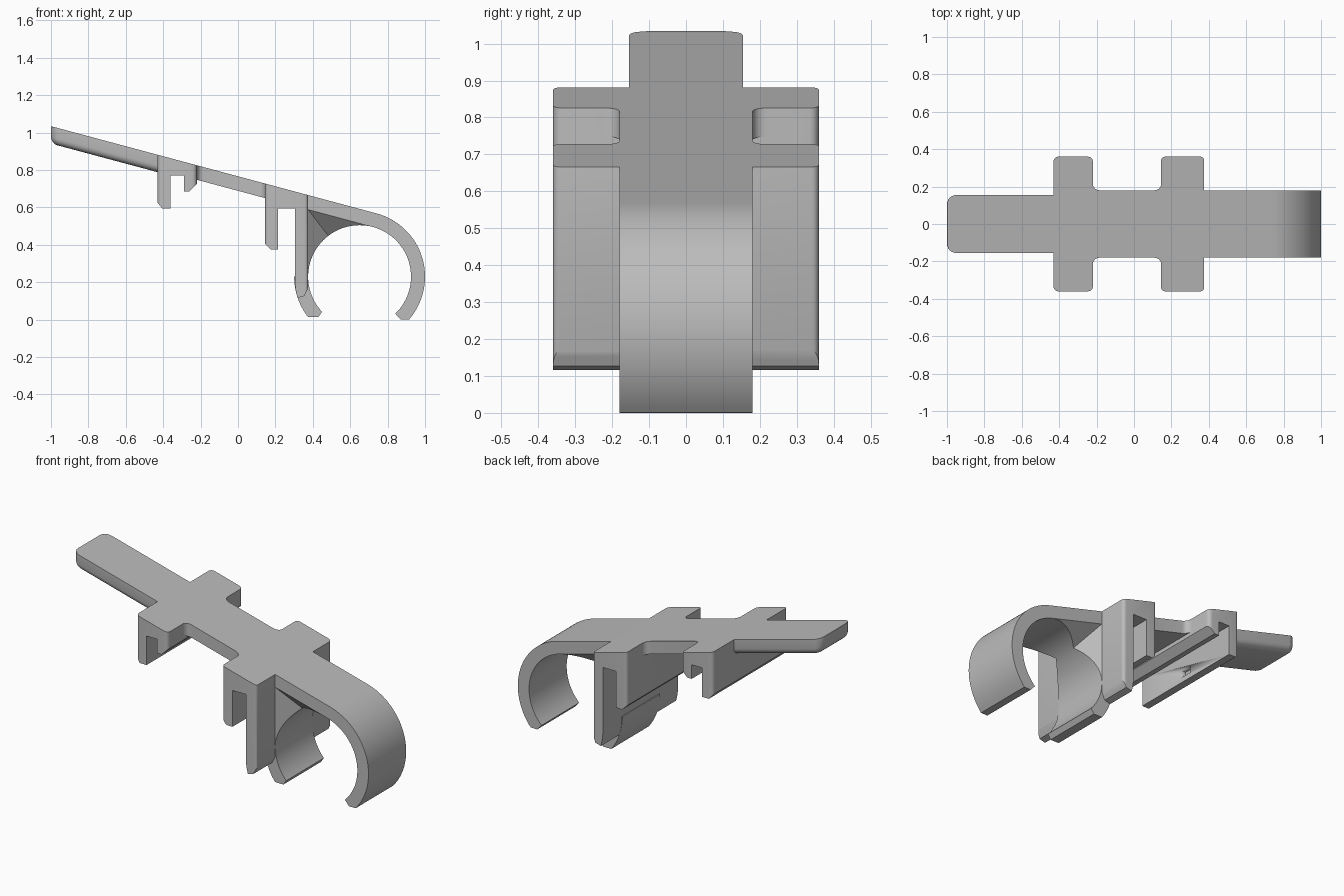
import bpy, bmesh
from math import cos, sin, tan, radians, hypot

cube = bpy.data.objects.get("Cube")
if cube:
    bpy.data.objects.remove(cube, do_unlink=True)

# One plain grey plastic
grey = bpy.data.materials.new("grey plastic")
grey.use_nodes = True
COLOUR = (0.5, 0.5, 0.5, 1)
grey.diffuse_color = COLOUR
grey.node_tree.nodes["Principled BSDF"].inputs["Base Color"].default_value = COLOUR

# Shared dimensions
SLOPE = tan(radians(15))
CX, CZ, R_IN, R_OUT = 0.65, 0.23, 0.275, 0.35
STRAP, FLANGE = 0.18, 0.36
WALL = CX - R_IN
THICK = (R_OUT - R_IN) / cos(radians(15))


def top(x):
    return CZ + R_OUT / cos(radians(15)) + (CX - x) * SLOPE


def arc(cx, cy, r, a0, a1, n):
    angles = [radians(a0 + (a1 - a0) * i / n) for i in range(n + 1)]
    return [(cx + r * cos(a), cy + r * sin(a)) for a in angles]


def finish(name, bm):
    bmesh.ops.recalc_face_normals(bm, faces=bm.faces[:])
    mesh = bpy.data.meshes.new(name)
    bm.to_mesh(mesh)
    bm.free()
    mesh.materials.append(grey)
    ob = bpy.data.objects.new(name, mesh)
    bpy.context.collection.objects.link(ob)
    bpy.ops.object.select_all(action='DESELECT')
    ob.select_set(True)
    bpy.context.view_layer.objects.active = ob
    bpy.ops.object.shade_smooth_by_angle(angle=radians(30))
    return ob


def solid(rings):
    """Closed solid between two matching loops of points."""
    bm = bmesh.new()
    a, b = [[bm.verts.new(p) for p in ring] for ring in rings]
    bm.faces.new(a)
    bm.faces.new(b)
    for i in range(len(a)):
        j = (i + 1) % len(a)
        bm.faces.new((a[i], a[j], b[j], b[i]))
    bmesh.ops.recalc_face_normals(bm, faces=bm.faces[:])
    return bm


def prism(profile, half):
    return solid([[(x, y, z) for x, z in profile] for y in (-half, half)])


def sloped_plate(outline, thick):
    return solid([[(x, y, top(x) - d) for x, y in outline] for d in (0, thick)])


def bevel(bm, rule, size, segments):
    edges = [e for e in bm.edges if rule(*[v.co for v in e.verts])]
    bmesh.ops.bevel(bm, geom=edges, offset=size, segments=segments,
                    profile=0.5, affect='EDGES', clamp_overlap=True)


def bracket(name, profile):
    """Hanging bracket with rounded outer corners."""
    bm = prism(profile, FLANGE)
    ends = (min(p[0] for p in profile), max(p[0] for p in profile))
    bevel(bm, lambda a, b: abs(a.y - b.y) < 1e-4 and abs(a.x - b.x) < 1e-4
          and min(abs(a.x - e) for e in ends) < 1e-4, 0.03, 5)
    return finish(name, bm)


# Pull handle with softened underside and tip
handle = arc(-0.95, 0.105, 0.05, 90, 180, 6) + arc(-0.95, -0.105, 0.05, 180, 270, 6)
handle = [(-0.43, 0.155)] + handle + [(-0.43, -0.155)]
bm = sloped_plate(handle, 0.093)
bevel(bm, lambda a, b: min(a.x, b.x) < -0.9 and all(v.z < top(v.x) - 0.05 for v in (a, b)),
      0.035, 4)
bevel(bm, lambda a, b: max(a.x, b.x) < -0.99 and all(v.z > top(v.x) - 0.001 for v in (a, b)),
      0.025, 3)
finish("handle", bm)

# Middle strap with filleted corners against both brackets
x0, x1, f = -0.22, 0.145, 0.035
side = arc(x1 - f, STRAP + f, f, 0, -90, 6) + arc(x0 + f, STRAP + f, f, 270, 180, 6)
middle = side + [(x, -y) for x, y in reversed(side)]
bm = sloped_plate(middle, THICK)
bevel(bm, lambda a, b: abs(a.y - b.y) < 1e-4 and abs(abs(a.y) - STRAP) < 1e-3
      and abs(a.x - b.x) > 0.2 and a.z < top(a.x) - 0.05, 0.02, 3)
finish("middle_strap", bm)

# Rear bracket: long leg, slot and short chamfered leg
rear = bracket("rear_bracket", [
    (-0.43, top(-0.43)), (-0.43, 0.625), (-0.405, 0.595), (-0.36, 0.595),
    (-0.36, 0.77), (-0.29, 0.77), (-0.29, 0.685), (-0.26, 0.685),
    (x0, 0.725), (x0, top(x0))])

# Small blind socket in the long leg
cutter = finish("socket_cutter", prism(
    [(-0.39, 0.625), (-0.34, 0.625), (-0.34, 0.67), (-0.39, 0.67)], 0.037))
cutter.hide_render = True
mod = rear.modifiers.new("socket", 'BOOLEAN')
mod.operation, mod.solver, mod.object = 'DIFFERENCE', 'EXACT', cutter
bpy.context.view_layer.objects.active = rear
bpy.ops.object.modifier_apply(modifier=mod.name)
bpy.data.objects.remove(cutter, do_unlink=True)

# Front bracket: short leg, slot and tall wall that follows the ring
bracket("front_bracket", [
    (x1, top(x1)), (x1, 0.405), (0.175, 0.375), (0.215, 0.375),
    (0.215, 0.595), (0.305, 0.595), (0.305, 0.19), (0.309, 0.155),
    (0.318, 0.116), (0.355, 0.127), (WALL, 0.17), (WALL, top(WALL))])

# Strap end curling into the hook
hook = [(WALL, top(WALL))] + arc(CX, CZ, R_OUT, 75, -41, 32) + [(0.87, 0.0)]
hook += arc(CX, CZ, R_IN, -46, 75, 32) + [(WALL, top(WALL) - THICK)]
finish("hook", prism(hook, STRAP))

# Lower jaw continuing the ring below the wall
jaw = arc(CX, CZ, R_OUT, 180, 218, 12) + [(0.43, 0.014)] + arc(CX, CZ, R_IN, 223, 180, 12)
finish("lower_jaw", prism(jaw, STRAP))

# Web between wall and strap, its sides sloping in from the corner
curve = arc(CX, CZ, R_IN, 180, 75, 28)


def depth(p):
    wall_gap = p[0] - WALL
    strap_gap = (top(p[0]) - THICK - p[1]) * cos(radians(15))
    return min(wall_gap, strap_gap)


valley = max(range(len(curve)), key=lambda i: depth(curve[i]))
bm = bmesh.new()
corners, rims = [], []
for s in (-1, 1):
    corner = bm.verts.new((WALL, s * STRAP, top(WALL) - THICK))
    rim = [bm.verts.new((x, s * (STRAP - max(0, depth((x, z)))), z)) for x, z in curve]
    bm.faces.new([corner] + rim[:valley + 1])
    bm.faces.new([corner] + rim[valley:])
    corners.append(corner)
    rims.append(rim)
for i in range(len(curve) - 1):
    bm.faces.new((rims[0][i], rims[0][i + 1], rims[1][i + 1], rims[1][i]))
for i in (0, -1):
    bm.faces.new((corners[0], rims[0][i], rims[1][i], corners[1]))
finish("web", bm)
